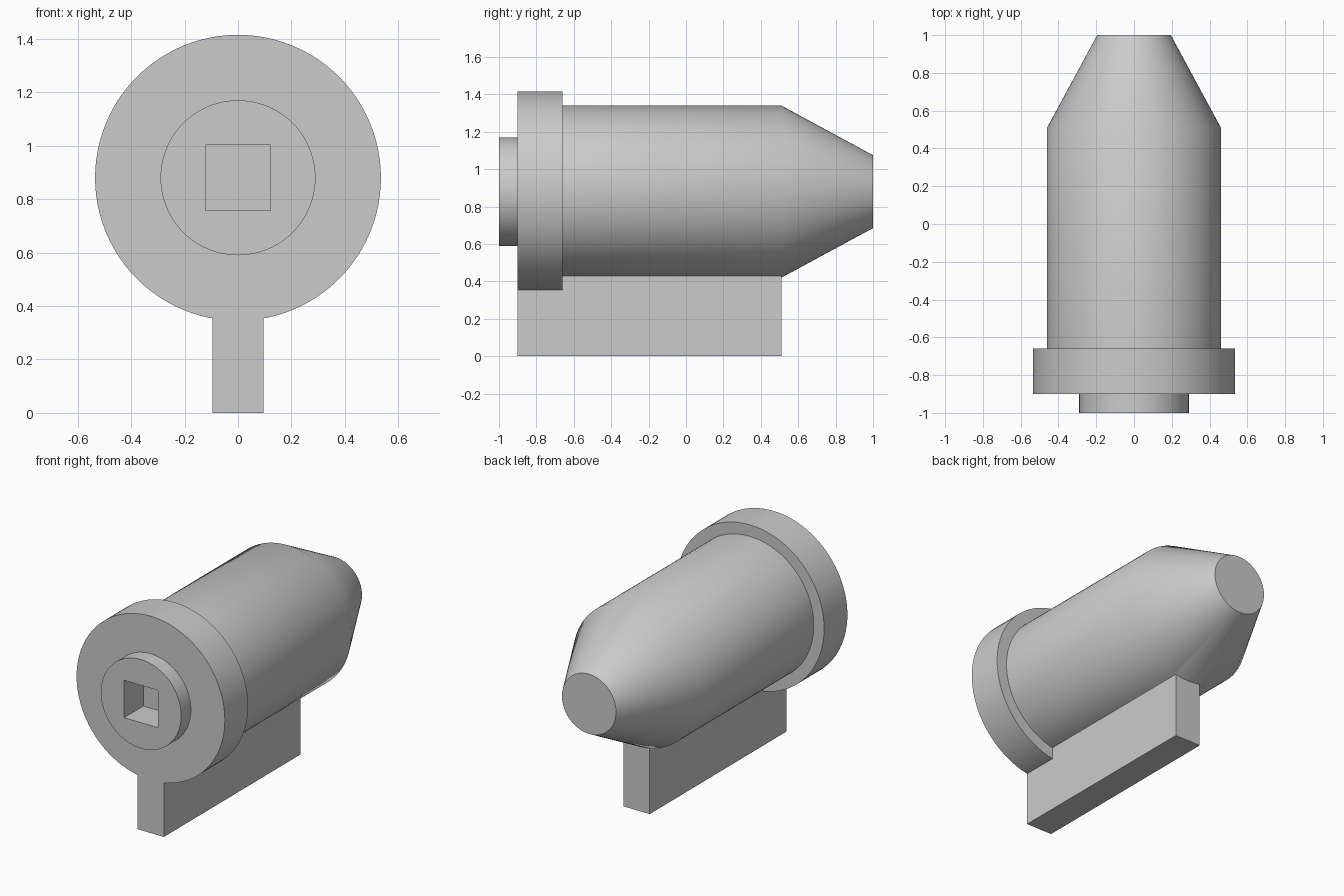
import bpy, bmesh, math
from mathutils import Matrix, Vector

cube = bpy.data.objects.get("Cube")
if cube:
    bpy.data.objects.remove(cube, do_unlink=True)

AXIS_Z = 0.88
SEGMENTS = 96

grey = bpy.data.materials.new("plain grey")
grey.use_nodes = True
colour = (0.6, 0.6, 0.6, 1)
grey.diffuse_color = colour
grey.node_tree.nodes["Principled BSDF"].inputs["Base Color"].default_value = colour


def make_object(name, bm):
    bmesh.ops.recalc_face_normals(bm, faces=bm.faces)
    mesh = bpy.data.meshes.new(name)
    bm.to_mesh(mesh)
    bm.free()
    mesh.materials.append(grey)
    obj = bpy.data.objects.new(name, mesh)
    bpy.context.collection.objects.link(obj)
    return obj


def turned(name, profile):
    """Closed solid turned about the y axis from (y, radius) pairs."""
    bm = bmesh.new()
    rings = []
    for y, r in profile:
        angles = [math.tau * i / SEGMENTS for i in range(SEGMENTS)]
        rings.append([bm.verts.new((r * math.sin(a), y, AXIS_Z + r * math.cos(a)))
                      for a in angles])
    for a, b in zip(rings, rings[1:]):
        for i in range(SEGMENTS):
            j = (i + 1) % SEGMENTS
            bm.faces.new((a[i], a[j], b[j], b[i]))
    bm.faces.new(rings[0])
    bm.faces.new(rings[-1])
    return make_object(name, bm)


def box(name, low, high):
    low, high = Vector(low), Vector(high)
    bm = bmesh.new()
    place = Matrix.Translation((low + high) / 2) @ Matrix.Diagonal((*(high - low), 1))
    bmesh.ops.create_cube(bm, size=1, matrix=place)
    return make_object(name, bm)


def combine(target, tool, operation):
    bpy.context.view_layer.objects.active = target
    mod = target.modifiers.new(operation.title(), 'BOOLEAN')
    mod.operation, mod.solver, mod.object = operation, 'EXACT', tool
    bpy.ops.object.modifier_apply(modifier=mod.name)
    bpy.data.objects.remove(tool, do_unlink=True)


# Turned housing: front boss, wide flange, barrel and tapered nose
housing = turned("housing_with_fin", [
    (-1, 0.29), (-0.9, 0.29),
    (-0.9, 0.535), (-0.66, 0.535),
    (-0.66, 0.46), (0.51, 0.46),
    (1, 0.195)])

# Mounting fin under the barrel, flush with the flange front
combine(housing, box("mounting_fin", (-0.095, -0.9, 0), (0.095, 0.51, 0.55)), 'UNION')

# Square drive socket in the boss
half = 0.122
combine(housing, box("drive_socket", (-half, -1.1, AXIS_Z - half),
                     (half, -0.8, AXIS_Z + half)), 'DIFFERENCE')

# Smooth round surfaces, crisp edges
bpy.ops.object.select_all(action='DESELECT')
housing.select_set(True)
bpy.context.view_layer.objects.active = housing
bpy.ops.object.shade_smooth_by_angle(angle=math.radians(30))
